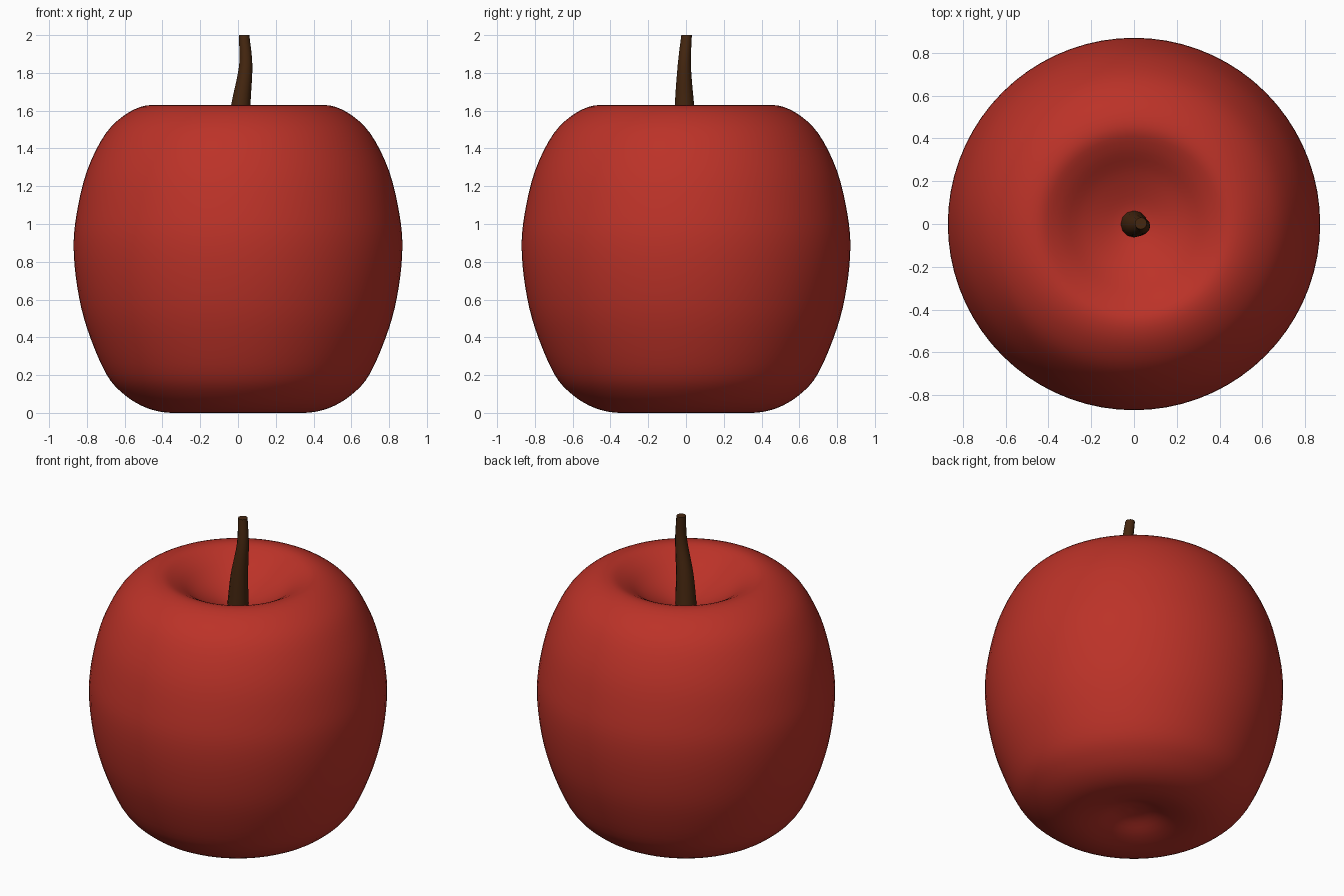
import bpy, bmesh, math
from mathutils import Vector

if "Cube" in bpy.data.objects:
    bpy.data.objects.remove(bpy.data.objects["Cube"], do_unlink=True)


def make_material(name, color):
    mat = bpy.data.materials.new(name)
    mat.use_nodes = True
    mat.diffuse_color = color
    mat.node_tree.nodes["Principled BSDF"].inputs["Base Color"].default_value = color
    return mat


def smooth_path(points, steps):
    """Catmull-Rom curve through the given points."""
    pts = [Vector(p) for p in points]
    pts = [2 * pts[0] - pts[1]] + pts + [2 * pts[-1] - pts[-2]]
    out = []
    for a, b, c, d in zip(pts, pts[1:], pts[2:], pts[3:]):
        for i in range(steps):
            t = i / steps
            out.append(0.5 * (2 * b + (c - a) * t + (2 * a - 5 * b + 4 * c - d) * t**2
                              + (3 * b - a - 3 * c + d) * t**3))
    return out + [pts[-2]]


def finish(name, bm, mat, angle):
    bmesh.ops.remove_doubles(bm, verts=bm.verts, dist=0.0005)
    bmesh.ops.recalc_face_normals(bm, faces=bm.faces)
    mesh = bpy.data.meshes.new(name)
    bm.to_mesh(mesh)
    bm.free()
    mesh.materials.append(mat)
    obj = bpy.data.objects.new(name, mesh)
    bpy.context.collection.objects.link(obj)
    bpy.ops.object.select_all(action="DESELECT")
    obj.select_set(True)
    bpy.context.view_layer.objects.active = obj
    bpy.ops.object.shade_smooth_by_angle(angle=math.radians(angle))
    return obj


red = make_material("apple red", (0.50, 0.032, 0.021, 1))
brown = make_material("stem brown", (0.06, 0.02, 0.005, 1))

# Fruit body: radius and height from the top hollow to the bottom hollow
profile = [(0, 1.43), (0.1, 1.45), (0.24, 1.515), (0.36, 1.595), (0.46, 1.63),
           (0.58, 1.59), (0.7, 1.48), (0.8, 1.28), (0.855, 1.05), (0.87, 0.87),
           (0.85, 0.66), (0.8, 0.45), (0.7, 0.21), (0.6, 0.095), (0.48, 0.025),
           (0.35, 0), (0.22, 0.02), (0.1, 0.065), (0, 0.08)]
bm = bmesh.new()
ring = [bm.verts.new((max(p.x, 0), 0, p.y)) for p in smooth_path(
    [(r, z, 0) for r, z in profile], 4)]
edges = [bm.edges.new(pair) for pair in zip(ring, ring[1:])]
bmesh.ops.spin(bm, geom=ring + edges, cent=(0, 0, 0), axis=(0, 0, 1),
               angle=math.tau, steps=72, use_merge=True)
finish("apple_body", bm, red, 60)

# Stem: tapered tube along a bent path, each point as x, y, z, radius
path = smooth_path([(0, 0, 1.43, 0.063), (0.015, -0.008, 1.63, 0.051),
                    (0.041, -0.009, 1.84, 0.035), (0.032, 0.003, 2, 0.028)], 5)
SIDES = 12
bm = bmesh.new()
rings = []
for x, y, z, r in path:
    rings.append([bm.verts.new((x + r * math.cos(math.tau * i / SIDES),
                                y + r * math.sin(math.tau * i / SIDES), z))
                  for i in range(SIDES)])
for low, high in zip(rings, rings[1:]):
    for i in range(SIDES):
        j = (i + 1) % SIDES
        bm.faces.new((low[i], low[j], high[j], high[i]))
bm.faces.new(rings[0])
bm.faces.new(rings[-1])
finish("stem", bm, brown, 45)
